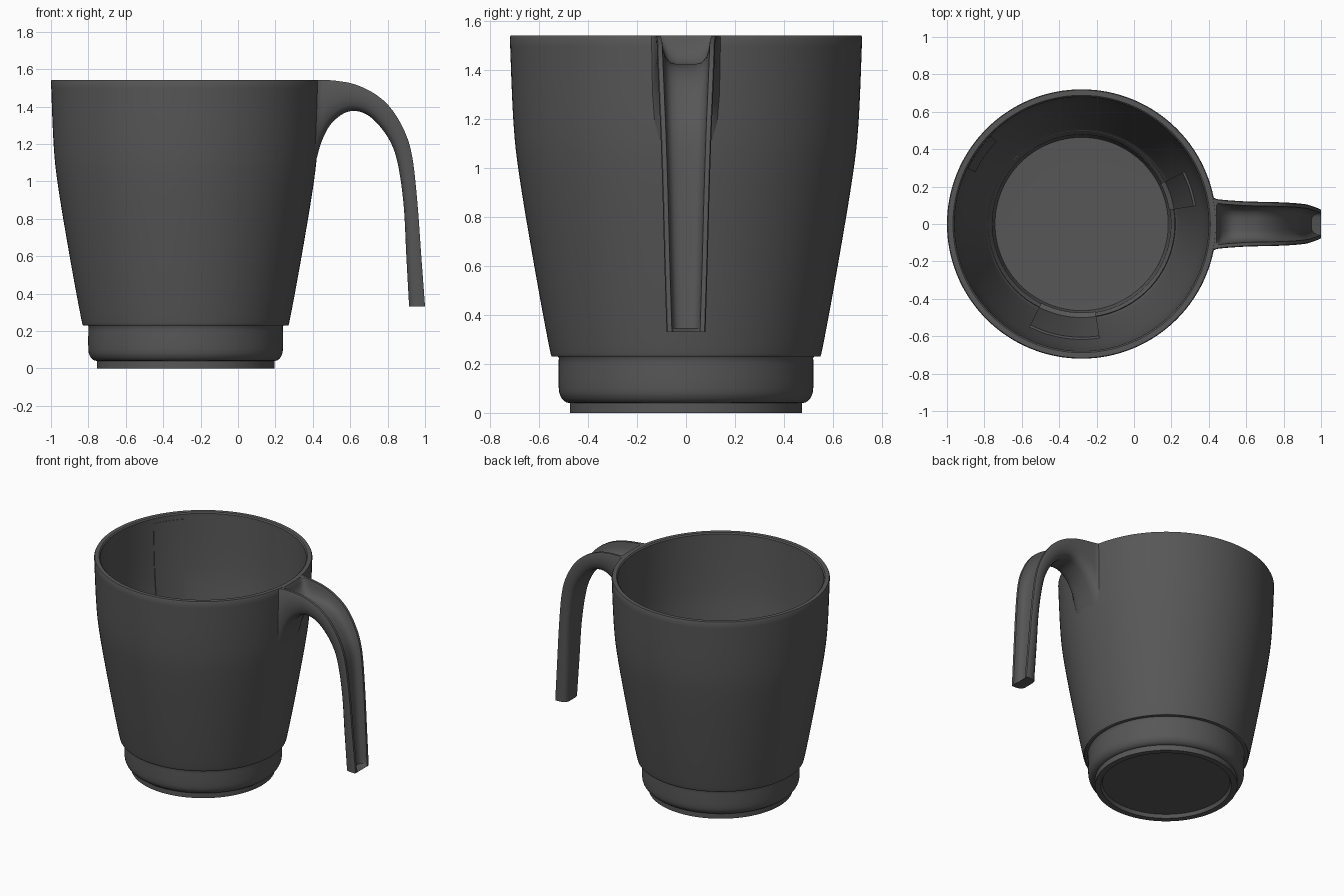
import bpy, bmesh
from math import radians, tau
from mathutils import Matrix, Vector

cube = bpy.data.objects.get("Cube")
if cube:
    bpy.data.objects.remove(cube, do_unlink=True)

CUP_X = -0.28

plastic = bpy.data.materials.new("dark grey plastic")
plastic.use_nodes = True
GREY = (0.095, 0.095, 0.095, 1)
plastic.diffuse_color = GREY
shader = plastic.node_tree.nodes["Principled BSDF"]
shader.inputs["Base Color"].default_value = GREY
shader.inputs["Roughness"].default_value = 0.6


def finish(name, bm, x=0.0):
    """Turn a bmesh into a smooth-shaded object."""
    bmesh.ops.remove_doubles(bm, verts=bm.verts[:], dist=0.0005)
    bmesh.ops.recalc_face_normals(bm, faces=bm.faces[:])
    mesh = bpy.data.meshes.new(name)
    bm.to_mesh(mesh)
    bm.free()
    mesh.materials.append(plastic)
    obj = bpy.data.objects.new(name, mesh)
    bpy.context.collection.objects.link(obj)
    obj.location.x = x
    bpy.ops.object.select_all(action="DESELECT")
    obj.select_set(True)
    bpy.context.view_layer.objects.active = obj
    bpy.ops.object.shade_smooth_by_angle(angle=radians(40))
    return obj


def spline(rows, steps):
    """Catmull-Rom resampling of rows of any width."""
    rows = [Vector(r) for r in rows]
    pts = [rows[0]] + rows + [rows[-1]]
    out = []
    for a, b, c, d in zip(pts, pts[1:], pts[2:], pts[3:]):
        for k in range(steps):
            t = k / steps
            out.append(0.5 * (2 * b + (c - a) * t + (2 * a - 5 * b + 4 * c - d) * t ** 2
                              + (3 * b - a - 3 * c + d) * t ** 3))
    return out + [rows[-1]]


def lathe(name, profile, start=0.0, arc=tau, steps=128, closed=False):
    """Spin (radius, height) points about the cup axis."""
    bm = bmesh.new()
    turn = Matrix.Rotation(start, 3, "Z")
    verts = [bm.verts.new(turn @ Vector((r, 0, z))) for r, z in profile]
    edges = [bm.edges.new(p) for p in zip(verts, verts[1:])]
    if closed:
        edges.append(bm.edges.new((verts[-1], verts[0])))
    bmesh.ops.spin(bm, geom=verts + edges, cent=(0, 0, 0), axis=(0, 0, 1),
                   angle=arc, steps=steps)
    if closed:
        bmesh.ops.holes_fill(bm, edges=[e for e in bm.edges if e.is_boundary])
    return finish(name, bm, CUP_X)


# Cup: recessed foot, stepped base, flared wall, rounded rim, hollow inside
foot = [(0, 0.025), (0.425, 0.025), (0.435, 0), (0.475, 0), (0.475, 0.04)]
base = spline([(0.49, 0.043), (0.508, 0.06), (0.52, 0.1), (0.52, 0.225)], 4)
outer = spline([(0.525, 0.232), (0.545, 0.237), (0.558, 0.265), (0.62, 0.6),
                (0.683, 0.98), (0.706, 1.2), (0.72, 1.535)], 6)
rim = [(0.716, 1.543), (0.688, 1.543), (0.68, 1.535)]
inner = spline([(0.68, 1.53), (0.667, 1.2), (0.645, 0.98), (0.582, 0.6),
                (0.515, 0.28), (0.495, 0.25), (0.478, 0.22)], 6)
floor = spline([(0.472, 0.1), (0.463, 0.07), (0.44, 0.06), (0, 0.06)], 3)
lathe("cup", foot + base + outer + rim + inner + floor)

# Stacking lugs and a shallow panel on the inside wall
lug = [(0.474, 0.2), (0.474, 0.27), (0.5, 0.285), (0.51, 0.35),
       (0.605, 0.8), (0.628, 0.8), (0.54, 0.3), (0.5, 0.2)]
panel = [(0.632, 0.92), (0.662, 1.2), (0.676, 1.5), (0.688, 1.5),
         (0.675, 1.2), (0.645, 0.92)]
for name, shape, angle, half in (("front_lug", lug, 261, 18),
                                 ("side_lug", lug, 18, 9),
                                 ("inner_panel", panel, 145, 9)):
    lathe(name, shape, radians(angle - half), radians(2 * half), 12, True)


# Handle: a channel swept between an outer and an inner side curve
def section(bm, row):
    """One U-shaped cross-section, open towards the outer curve."""
    xo, zo, xi, zi, w, depth = row
    top, low = Vector((xo, 0, zo)), Vector((xi, 0, zi))
    thick = (low - top).length
    down = (low - top).normalized()
    depth = min(max(depth, 0), thick * 0.8)
    lip = w - 0.022
    half = [(lip * 0.35, depth), (lip * 0.65, depth * 0.93), (lip * 0.85, depth * 0.7),
            (lip * 0.95, depth * 0.35), (lip, 0), (w - 0.004, 0), (w, 0.006),
            (w * 0.98, thick * 0.5), (w * 0.92, thick * 0.75),
            (w * 0.78, thick * 0.92), (w * 0.5, thick)]
    loop = half + [(-y, d) for y, d in reversed(half)]
    return [bm.verts.new(top + down * d + Vector((0, y, 0))) for y, d in loop]


# columns: outer x, outer z, inner x, inner z, half width, channel depth
rows = spline([
    (0.41, 1.54, 0.385, 0.98, 0.15, 0),
    (0.44, 1.543, 0.42, 1.12, 0.135, 0),
    (0.47, 1.542, 0.45, 1.22, 0.13, 0.07),
    (0.53, 1.537, 0.5, 1.31, 0.125, 0.11),
    (0.62, 1.52, 0.58, 1.37, 0.12, 0.1),
    (0.72, 1.475, 0.66, 1.37, 0.118, 0.08),
    (0.81, 1.4, 0.735, 1.32, 0.115, 0.07),
    (0.885, 1.28, 0.81, 1.22, 0.11, 0.06),
    (0.93, 1.14, 0.853, 1.1, 0.104, 0.05),
    (0.958, 0.9, 0.885, 0.88, 0.096, 0.05),
    (0.98, 0.6, 0.9, 0.6, 0.088, 0.05),
    (0.999, 0.345, 0.914, 0.345, 0.08, 0.05)], 5)
tip = rows[-1].copy()
tip[1] = tip[3] = 0.33
tip[5] = 0
rows.append(tip)

bm = bmesh.new()
rings = [section(bm, row) for row in rows]
for a, b in zip(rings, rings[1:]):
    for i in range(len(a)):
        j = (i + 1) % len(a)
        bm.faces.new((a[i], a[j], b[j], b[i]))
for end in (rings[0], rings[-1]):
    bm.faces.new(end)
finish("handle", bm)
